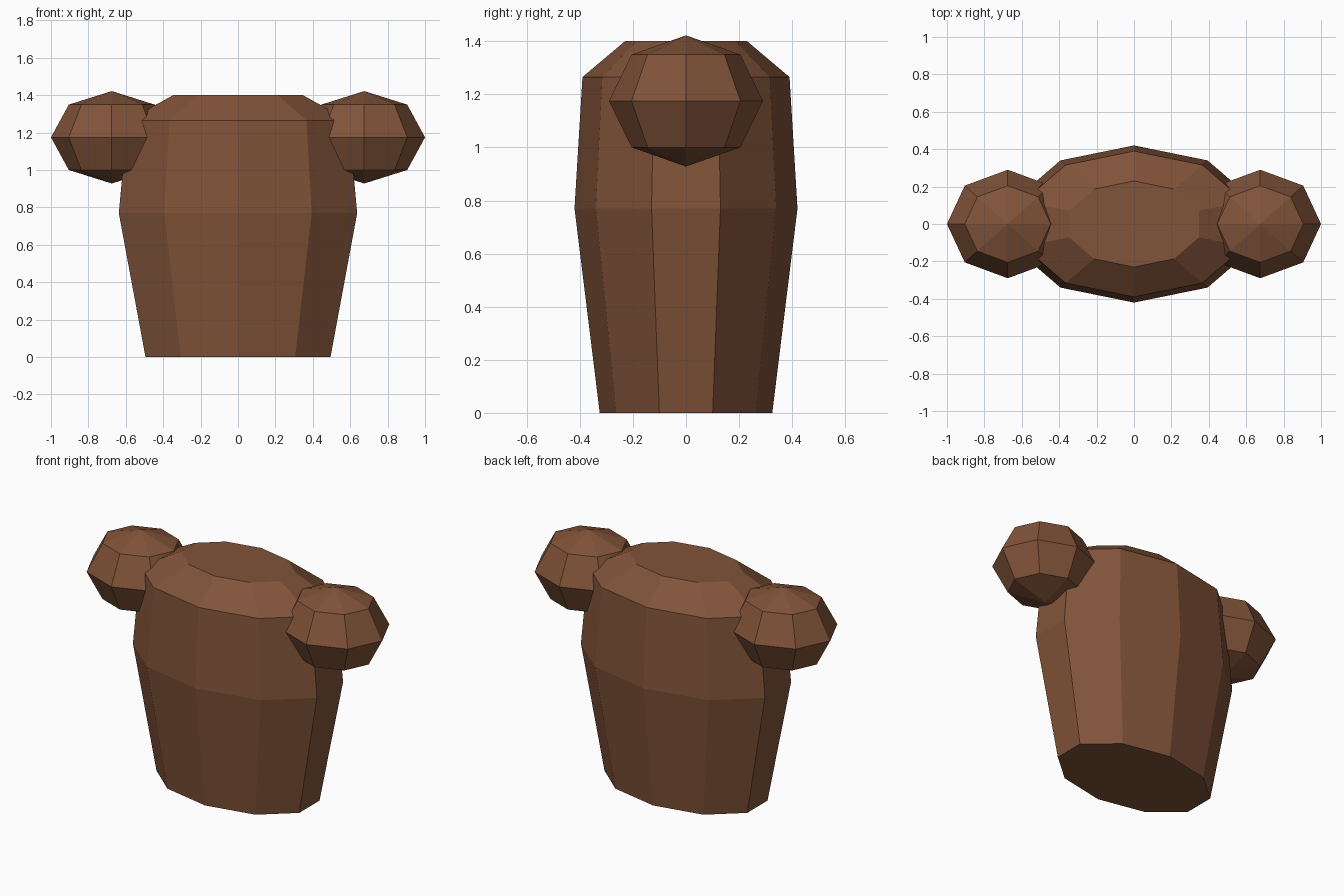
import bpy
import bmesh
from math import cos, sin, pi
from mathutils import Matrix

cube = bpy.data.objects.get("Cube")
if cube:
    bpy.data.objects.remove(cube, do_unlink=True)

brown = bpy.data.materials.new("brown")
brown.use_nodes = True
colour = (0.22, 0.087, 0.041, 1)
brown.diffuse_color = colour
brown.node_tree.nodes["Principled BSDF"].inputs["Base Color"].default_value = colour


def add_object(name, bm):
    bmesh.ops.recalc_face_normals(bm, faces=bm.faces)
    mesh = bpy.data.meshes.new(name)
    bm.to_mesh(mesh)
    bm.free()
    mesh.materials.append(brown)
    obj = bpy.data.objects.new(name, mesh)
    bpy.context.collection.objects.link(obj)
    return obj


def loft(name, rings, sides):
    """Stack elliptical rings (x radius, y radius, z) into a closed body."""
    bm = bmesh.new()
    angles = [pi / 2 + 2 * pi * i / sides for i in range(sides)]
    loops = [[bm.verts.new((rx * cos(a), ry * sin(a), z)) for a in angles]
             for rx, ry, z in rings]
    for low, high in zip(loops, loops[1:]):
        for i in range(sides):
            j = (i + 1) % sides
            bm.faces.new((low[i], low[j], high[j], high[i]))
    bm.faces.new(loops[0])
    bm.faces.new(loops[-1])
    return add_object(name, bm)


# Tapered torso with a bevelled top
loft("torso", [(0.52, 0.325, 0), (0.67, 0.42, 0.77),
               (0.622, 0.39, 1.265), (0.365, 0.23, 1.4)], 10)

# Faceted shoulder balls
for side, x in (("left", 0.675), ("right", -0.675)):
    bm = bmesh.new()
    bmesh.ops.create_uvsphere(bm, u_segments=8, v_segments=4, radius=1)
    bm.transform(Matrix.Translation((x, 0, 1.175))
                 @ Matrix.Diagonal((0.325, 0.29, 0.247, 1)))
    add_object(side + "_shoulder", bm)
